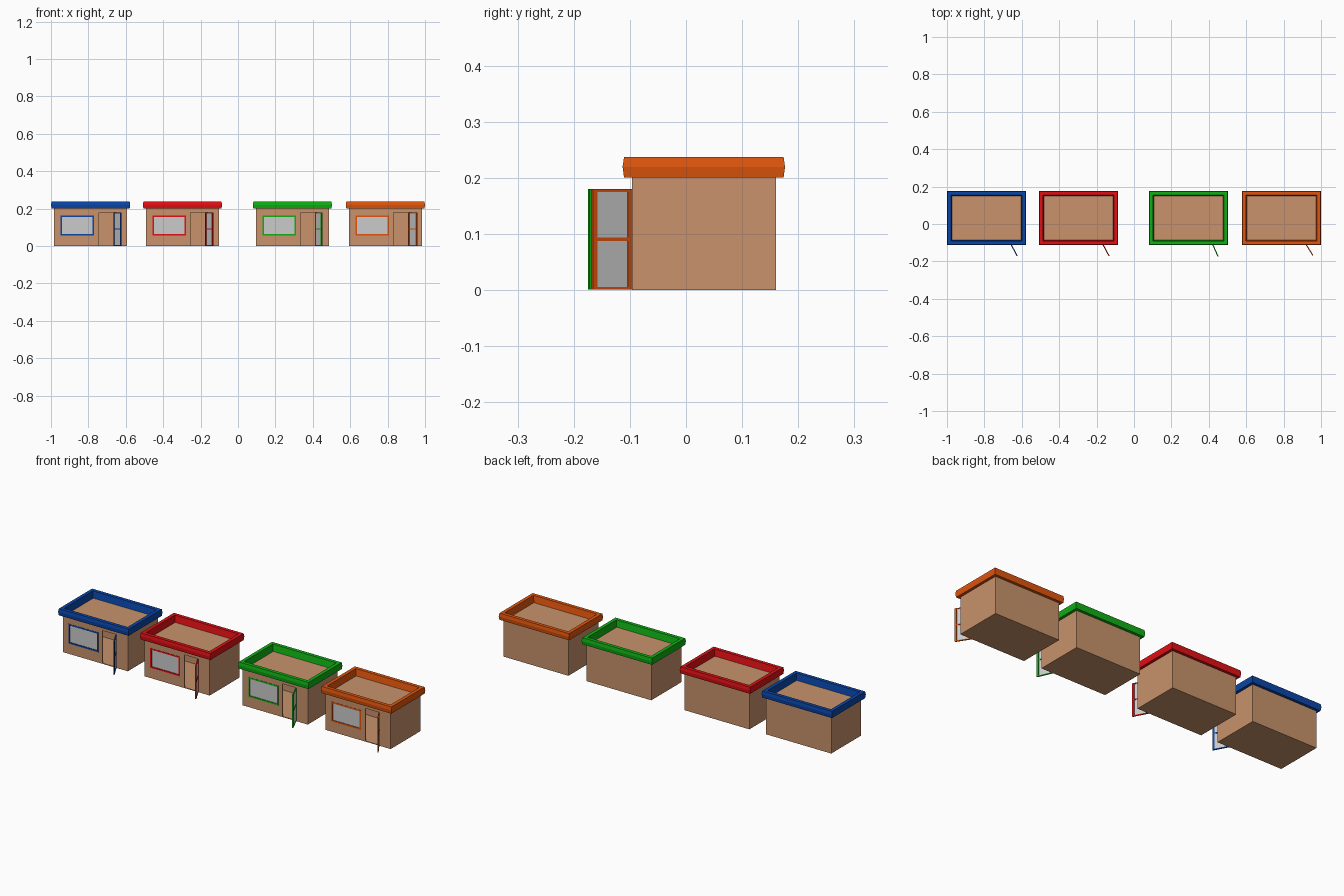
import bpy, bmesh
from math import radians
from mathutils import Matrix, Vector

if "Cube" in bpy.data.objects:
    bpy.data.objects.remove(bpy.data.objects["Cube"])

Y0, Y1, HW, H, T = -0.0965, 0.16, 0.195, 0.201, 0.004   # body front, back, half width, height, wall
WIN = (-0.161, 0.018, 0.056, 0.163)                     # window opening x0, x1, z0, z1
DOOR = (0.044, 0.126, T, 0.18)                          # doorway x0, x1, z0, z1


def material(name, rgb):
    m = bpy.data.materials.new(name)
    m.diffuse_color = (*rgb, 1)
    m.use_nodes = True
    m.node_tree.nodes["Principled BSDF"].inputs["Base Color"].default_value = m.diffuse_color
    return m


def add_object(name, bm, mat=None, matrix=Matrix()):
    bmesh.ops.recalc_face_normals(bm, faces=bm.faces)
    me = bpy.data.meshes.new(name)
    bm.to_mesh(me)
    bm.free()
    ob = bpy.data.objects.new(name, me)
    bpy.context.collection.objects.link(ob)
    ob.matrix_world = matrix
    if mat:
        me.materials.append(mat)
    return ob


def boxes(name, bounds, mat=None, matrix=Matrix()):
    bm = bmesh.new()
    for x0, x1, y0, y1, z0, z1 in bounds:
        m = (Matrix.Translation(((x0 + x1) / 2, (y0 + y1) / 2, (z0 + z1) / 2))
             @ Matrix.Diagonal((x1 - x0, y1 - y0, z1 - z0, 1)))
        bmesh.ops.create_cube(bm, size=1, matrix=m)
    return add_object(name, bm, mat, matrix)


def frame_bars(x0, x1, y0, y1, z0, z1, side, rail):
    return [(x0, x0 + side, y0, y1, z0, z1), (x1 - side, x1, y0, y1, z0, z1),
            (x0 + side, x1 - side, y0, y1, z0, z0 + rail),
            (x0 + side, x1 - side, y0, y1, z1 - rail, z1)]


def roof_rim(name, mat, matrix):
    # Cross-section (outward offset from the wall, height) swept round the body
    profile = [(0.014, 0.201), (0.0165, 0.22), (0.014, 0.237), (-0.005, 0.237), (-0.011, 0.2)]
    bm = bmesh.new()
    rows = []
    for sx, sy in ((-1, -1), (1, -1), (1, 1), (-1, 1)):
        rows.append([bm.verts.new((sx * (HW + d), (Y1 + d) if sy > 0 else (Y0 - d), z))
                     for d, z in profile])
    n = len(profile)
    for i in range(4):
        a, b = rows[i], rows[(i + 1) % 4]
        for j in range(n):
            k = (j + 1) % n
            bm.faces.new((a[j], b[j], b[k], a[k]))
    return add_object(name, bm, mat, matrix)


def body(name, mat, matrix):
    # Hollow box with a window and a doorway cut through the front
    ob = boxes(name, [(-HW, HW, Y0, Y1, 0, H)], mat, matrix)
    cuts = [(-HW + T, HW - T, Y0 + T, Y1 - T, T, H - T)]
    for x0, x1, z0, z1 in (WIN, DOOR):
        cuts.append((x0, x1, Y0 - 0.02, Y0 + 0.02, z0, z1))
    for c in cuts:
        cutter = boxes("cutter", [c], None, matrix)
        cutter.hide_render = True
        mod = ob.modifiers.new("cut", 'BOOLEAN')
        mod.operation, mod.solver, mod.object = 'DIFFERENCE', 'EXACT', cutter
        bpy.context.view_layer.objects.active = ob
        bpy.ops.object.modifier_apply(modifier=mod.name)
        bpy.data.objects.remove(cutter)
    return ob


def shop(label, cx, trim, swing):
    at = Matrix.Translation((cx, 0, 0))
    body(label + "_shop_body", wall, at)
    roof_rim(label + "_roof_rim", trim, at)
    # Window
    x0, x1, z0, z1 = WIN
    boxes(label + "_window_frame",
          frame_bars(x0, x1, Y0 - 0.001, Y0 + 0.006, z0, z1, 0.008, 0.008), trim, at)
    boxes(label + "_window_glass",
          [(x0 + 0.004, x1 - 0.004, Y0 + 0.002, Y0 + 0.004, z0 + 0.004, z1 - 0.004)], None, at)
    # Open glazed door, hinged on the right of the doorway
    w, h = 0.084, 0.18
    hinge = at @ Matrix.Translation((DOOR[1] - 0.002, Y0, 0)) @ Matrix.Rotation(radians(swing - 90), 4, 'Z')
    bars = frame_bars(0, w, -0.003, 0.003, 0.001, h, 0.01, 0.005)
    bars.append((0.01, w - 0.01, -0.003, 0.003, 0.088, 0.094))
    boxes(label + "_door_frame", bars, trim, hinge)
    boxes(label + "_door_glass", [(0.005, w - 0.005, -0.001, 0.001, 0.004, h - 0.003)], None, hinge)


wall = material("wall_tan", (0.58, 0.29, 0.15))
for label, cx, rgb, swing in (("blue", -0.788, (0.003, 0.06, 0.39), 28),
                              ("red", -0.297, (0.75, 0.005, 0.007), 28),
                              ("green", 0.291, (0.005, 0.43, 0.007), 24),
                              ("orange", 0.788, (0.75, 0.09, 0.004), 32)):
    shop(label, cx, material(label + "_trim", rgb), swing)
